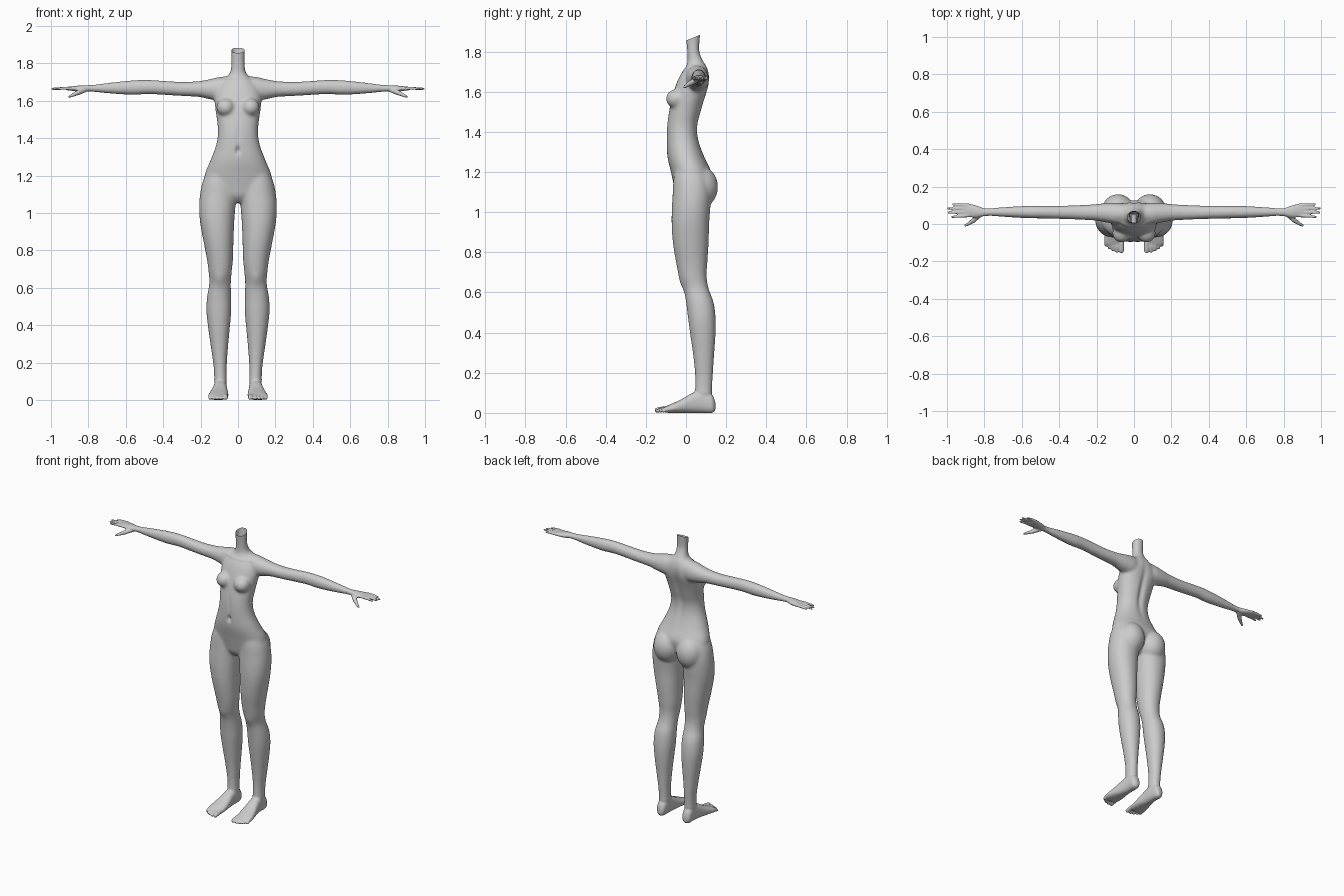
import bpy, bmesh, math
from mathutils import Vector, Matrix

bm = bmesh.new()


def spline(keys, steps=6):
    """Catmull-Rom resampling of key sections."""
    out = []
    n = len(keys)
    for i in range(n - 1):
        quad = [keys[max(0, min(n - 1, i + k))] for k in (-1, 0, 1, 2)]
        for s in range(steps):
            t = s / steps
            out.append([0.5 * (2 * b + (c - a) * t + (2 * a - 5 * b + 4 * c - d) * t * t
                               + (3 * b - a - 3 * c + d) * t ** 3) for a, b, c, d in zip(*quad)])
    return out + [list(keys[-1])]


def loft(axis, keys, power=2.0, sides=40):
    """Closed tube along an axis; each key is (position, min a, max a, min b, max b)."""
    others = [i for i in range(3) if i != axis]
    rings = []
    for t, a0, a1, b0, b1 in spline(keys):
        ring = []
        for k in range(sides):
            ang = 2 * math.pi * k / sides
            c, s = math.cos(ang), math.sin(ang)
            co = [0, 0, 0]
            co[axis] = t
            co[others[0]] = (a0 + a1) / 2 + (a1 - a0) / 2 * math.copysign(abs(c) ** (2 / power), c)
            co[others[1]] = (b0 + b1) / 2 + (b1 - b0) / 2 * math.copysign(abs(s) ** (2 / power), s)
            ring.append(bm.verts.new(co))
        rings.append(ring)
    for r0, r1 in zip(rings, rings[1:]):
        for k in range(sides):
            j = (k + 1) % sides
            bm.faces.new((r0[k], r0[j], r1[j], r1[k]))
    bm.faces.new(rings[0])
    bm.faces.new(rings[-1])


def ellipsoid(centre, radii):
    bmesh.ops.create_uvsphere(bm, u_segments=32, v_segments=20, radius=1,
                              matrix=Matrix.Translation(centre) @ Matrix.Diagonal((*radii, 1)))


def digit(points, radii):
    """Chain of tapered capsules for a finger or toe."""
    pts = [Vector(p) for p in points]
    for p, r in zip(pts, radii):
        ellipsoid(p, (r, r, r))
    for p, q, r0, r1 in zip(pts, pts[1:], radii, radii[1:]):
        rot = (q - p).to_track_quat('Z', 'Y').to_matrix().to_4x4()
        bmesh.ops.create_cone(bm, cap_ends=True, segments=20, radius1=r0, radius2=r1,
                              depth=(q - p).length, matrix=Matrix.Translation((p + q) / 2) @ rot)


# leg: z, inner x, outer x, front y, back y
loft(2, [(1.24, .04, .155, -.05, .09), (1.17, .015, .188, -.062, .115), (1.10, .008, .203, -.066, .125),
         (1.03, .014, .208, -.07, .122), (.95, .02, .203, -.072, .116), (.85, .024, .185, -.066, .113),
         (.75, .027, .166, -.05, .107), (.68, .034, .157, -.035, .103), (.62, .038, .154, -.013, .113),
         (.55, .036, .166, 0, .138), (.47, .036, .169, .01, .148), (.38, .044, .159, .022, .147),
         (.28, .053, .145, .036, .14), (.18, .06, .131, .045, .134), (.10, .06, .127, .045, .129),
         (.04, .065, .12, .05, .125)], 2.1)

# foot: y, inner x, outer x, bottom z, top z
loft(1, [(.147, .08, .105, .015, .05), (.13, .066, .124, 0, .09), (.08, .06, .128, 0, .115),
         (.03, .058, .135, 0, .098), (-.03, .052, .15, 0, .064), (-.08, .052, .159, 0, .042),
         (-.11, .056, .157, .003, .028)], 2.4)

# toes: x, tip y, radius
for x, tip, r in ((.067, -.143, .0135), (.092, -.145, .0095), (.112, -.138, .009),
                  (.131, -.127, .009), (.149, -.113, .009)):
    digit([(x, tip + .055, .022), (x, tip + .02, .018), (x, tip, r)], (r, r, r))

# arm and palm: x, front y, back y, bottom z, top z
loft(0, [(.03, .02, .10, 1.63, 1.73), (.09, 0, .112, 1.60, 1.729), (.15, .008, .112, 1.607, 1.716),
         (.21, .018, .106, 1.62, 1.705), (.30, .023, .101, 1.625, 1.701), (.40, .027, .098, 1.631, 1.707),
         (.48, .029, .098, 1.635, 1.712), (.56, .03, .098, 1.631, 1.71), (.66, .035, .093, 1.636, 1.70),
         (.75, .041, .087, 1.644, 1.689), (.80, .042, .084, 1.65, 1.683), (.84, .034, .098, 1.648, 1.682),
         (.88, .036, .108, 1.652, 1.678), (.915, .042, .108, 1.656, 1.674)], 2.1)

# fingers: base y, tip y, tip x
for y0, y1, tip in ((.045, .038, .973), (.064, .061, .992), (.083, .083, .994), (.101, .105, .967)):
    digit([(.885, y0, 1.666), (.93, (y0 + y1) / 2, 1.667), (tip, y1, 1.663)], (.0095, .0085, .0065))

# thumb
digit([(.82, .053, 1.658), (.855, .022, 1.643), (.88, .004, 1.632), (.902, -.008, 1.622)],
      (.014, .0135, .010, .007))

# breast and buttock
ellipsoid((.066, -.05, 1.565), (.05, .05, .048))
ellipsoid((.085, .07, 1.125), (.088, .09, .105))

# mirror the limbs to the other side
copy = bmesh.ops.duplicate(bm, geom=bm.verts[:] + bm.edges[:] + bm.faces[:])["geom"]
for v in copy:
    if isinstance(v, bmesh.types.BMVert):
        v.co.x *= -1

# torso and neck: z, half width, front y, back y
torso = [(1.055, .04, -.02, .06), (1.09, .10, -.05, .09), (1.14, .165, -.062, .115), (1.20, .179, -.075, .125),
         (1.28, .148, -.093, .09), (1.36, .118, -.097, .063), (1.43, .107, -.095, .059),
         (1.50, .113, -.085, .076), (1.57, .123, -.07, .095), (1.63, .126, -.052, .112),
         (1.68, .108, -.03, .116), (1.72, .07, -.003, .106), (1.75, .043, .007, .088),
         (1.80, .036, .006, .067), (1.86, .037, 0, .069), (1.92, .039, -.005, .073)]
loft(2, [(z, -w, w, f, b) for z, w, f, b in torso], 2.2, 56)
bmesh.ops.recalc_face_normals(bm, faces=bm.faces)

mesh = bpy.data.meshes.new("body")
bm.to_mesh(mesh)
bm.free()
body = bpy.data.objects.new("body", mesh)
bpy.context.collection.objects.link(body)
bpy.context.view_layer.objects.active = body
body.select_set(True)

# fuse all parts into one skin
fuse = body.modifiers.new("fuse", 'REMESH')
fuse.mode = 'VOXEL'
fuse.voxel_size = .0046
bpy.ops.object.modifier_apply(modifier=fuse.name)


def soften(verts, times):
    for _ in range(times):
        bmesh.ops.smooth_vert(bm, verts=verts, factor=.5, use_axis_x=True, use_axis_y=True, use_axis_z=True)


bm = bmesh.new()
bm.from_mesh(body.data)
soften([v for v in bm.verts if abs(v.co.x) < .78 and v.co.z > .11], 26)
soften(bm.verts[:], 3)

# sculpted details: side, x, z, x radius, z radius, push along y
bm.normal_update()
details = [(-1, 0, 1.335, .012, .02, .014), (1, 0, 1.50, .02, .14, -.012), (-1, 0, 1.42, .012, .06, .004)]
for s in (-1, 1):
    details += [(-1, s * .097, .645, .028, .035, -.006), (1, s * .075, 1.62, .04, .06, .005),
                (-1, s * .06, 1.708, .05, .009, -.005)]
for v in bm.verts:
    push = 0
    for side, x, z, rx, rz, d in details:
        if v.normal.y * side > 0:
            e = ((v.co.x - x) / rx) ** 2 + ((v.co.z - z) / rz) ** 2
            if e < 9:
                push += d * math.exp(-e) * min(1, abs(v.normal.y) * 1.5)
    v.co.y += push

# open slanted neck
bmesh.ops.bisect_plane(bm, geom=bm.verts[:] + bm.edges[:] + bm.faces[:], plane_co=(0, .035, 1.869),
                       plane_no=(0, -.4, 1), clear_outer=True)
bm.to_mesh(body.data)
bm.free()
bpy.ops.object.shade_smooth()
